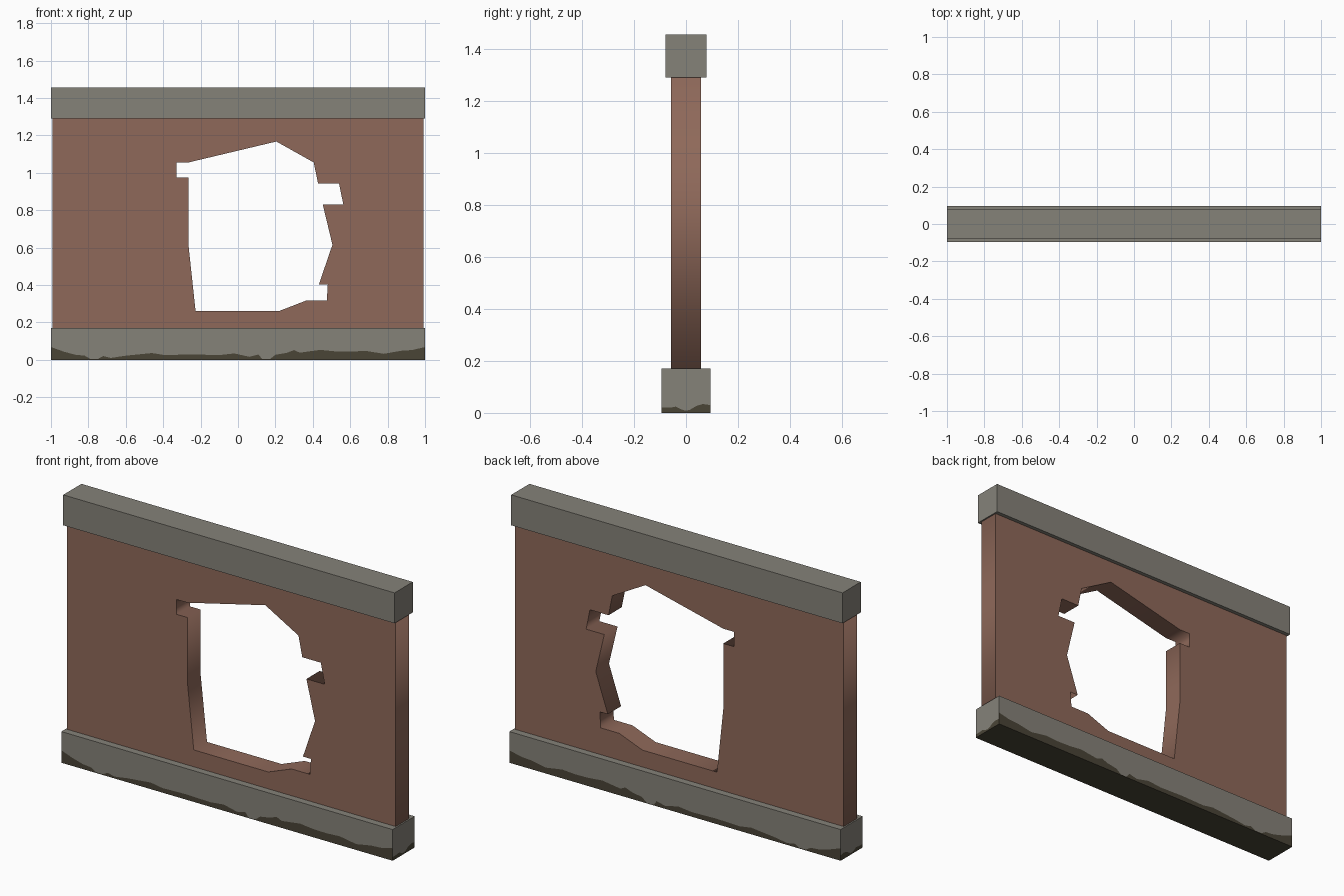
import bpy, bmesh, math

if "Cube" in bpy.data.objects:
    bpy.data.objects.remove(bpy.data.objects["Cube"])


def material(name, rgb):
    m = bpy.data.materials.new(name)
    m.diffuse_color = (*rgb, 1)
    m.use_nodes = True
    m.node_tree.nodes["Principled BSDF"].inputs["Base Color"].default_value = m.diffuse_color
    return m


stone = material("grey stone", (0.235, 0.223, 0.191))
brick = material("brown brick", (0.275, 0.141, 0.102))
grime = material("dark grime", (0.067, 0.058, 0.037))


def mesh_object(name, bm, mats):
    me = bpy.data.meshes.new(name)
    bm.to_mesh(me)
    bm.free()
    ob = bpy.data.objects.new(name, me)
    bpy.context.collection.objects.link(ob)
    for m in mats:
        me.materials.append(m)
    return ob


# Coping beam on top
bm = bmesh.new()
bmesh.ops.create_cube(bm, size=1)
for v in bm.verts:
    v.co = (v.co.x * 2, v.co.y * 0.157, 1.372 + v.co.z * 0.166)
mesh_object("top_beam", bm, [stone])

# Wall panel with the broken hole: filled 2D curve, extruded
outer = [(-0.992, 0.17), (0.992, 0.17), (0.992, 1.29), (-0.992, 1.29)]
hole = [(-0.265, 1.055), (0.205, 1.167), (0.405, 1.055), (0.428, 0.943), (0.54, 0.943),
        (0.563, 0.831), (0.453, 0.831), (0.505, 0.615), (0.432, 0.402), (0.48, 0.402),
        (0.475, 0.316), (0.363, 0.316), (0.223, 0.262), (-0.227, 0.262),
        (-0.265, 0.615), (-0.265, 0.974), (-0.33, 0.974), (-0.33, 1.055)]
cu = bpy.data.curves.new("wall", 'CURVE')
cu.dimensions = '2D'
cu.fill_mode = 'BOTH'
cu.extrude = 0.057
for pts in (outer, hole):
    s = cu.splines.new('POLY')
    s.points.add(len(pts) - 1)
    for p, (x, z) in zip(s.points, pts):
        p.co = (x, z, 0, 1)
    s.use_cyclic_u = True
cu.materials.append(brick)
wall = bpy.data.objects.new("wall", cu)
wall.rotation_euler.x = math.pi / 2
bpy.context.collection.objects.link(wall)
bpy.context.view_layer.objects.active = wall
wall.select_set(True)
bpy.ops.object.convert(target='MESH')

# Base beam: each side is split along a ragged grime line
H, D = 0.17, 0.095
long_line = [(-1, .068), (-.93, .043), (-.87, .027), (-.82, .022), (-.79, .005), (-.75, .004),
             (-.72, .02), (-.68, .01), (-.6, .022), (-.46, .036), (-.39, .025), (-.25, .029),
             (-.1, .025), (-.02, .034), (.06, .016), (.11, .028), (.13, .003), (.17, .003),
             (.2, .027), (.26, .037), (.3, .052), (.33, .038), (.44, .053), (.52, .045),
             (.6, .043), (.68, .048), (.78, .032), (.87, .048), (.93, .052), (1, .068)]
short_line = [(-D, .02), (-.06, .02), (-.04, .024), (-.02, .014), (0, .008),
              (.015, .012), (.04, .027), (.065, .034), (D, .03)]
bm = bmesh.new()


def face(points, mat):
    f = bm.faces.new([bm.verts.new(p) for p in points])
    f.material_index = mat


def side(line, place, flip):
    for (a, ha), (b, hb) in zip(line, line[1:]):
        for quad, mat in (([(a, 0), (b, 0), (b, hb), (a, ha)], 1),
                          ([(a, ha), (b, hb), (b, H), (a, H)], 0)):
            pts = [place(t, z) for t, z in quad]
            face(pts[::-1] if flip else pts, mat)


side(long_line, lambda t, z: (t, -D, z), False)
side(long_line, lambda t, z: (t, D, z), True)
side(short_line, lambda t, z: (1, t, z), False)
side(short_line, lambda t, z: (-1, t, z), True)
face([(-1, -D, H), (1, -D, H), (1, D, H), (-1, D, H)], 0)
face([(-1, D, 0), (1, D, 0), (1, -D, 0), (-1, -D, 0)], 1)
bmesh.ops.remove_doubles(bm, verts=bm.verts, dist=1e-5)
mesh_object("base_beam", bm, [stone, grime])
